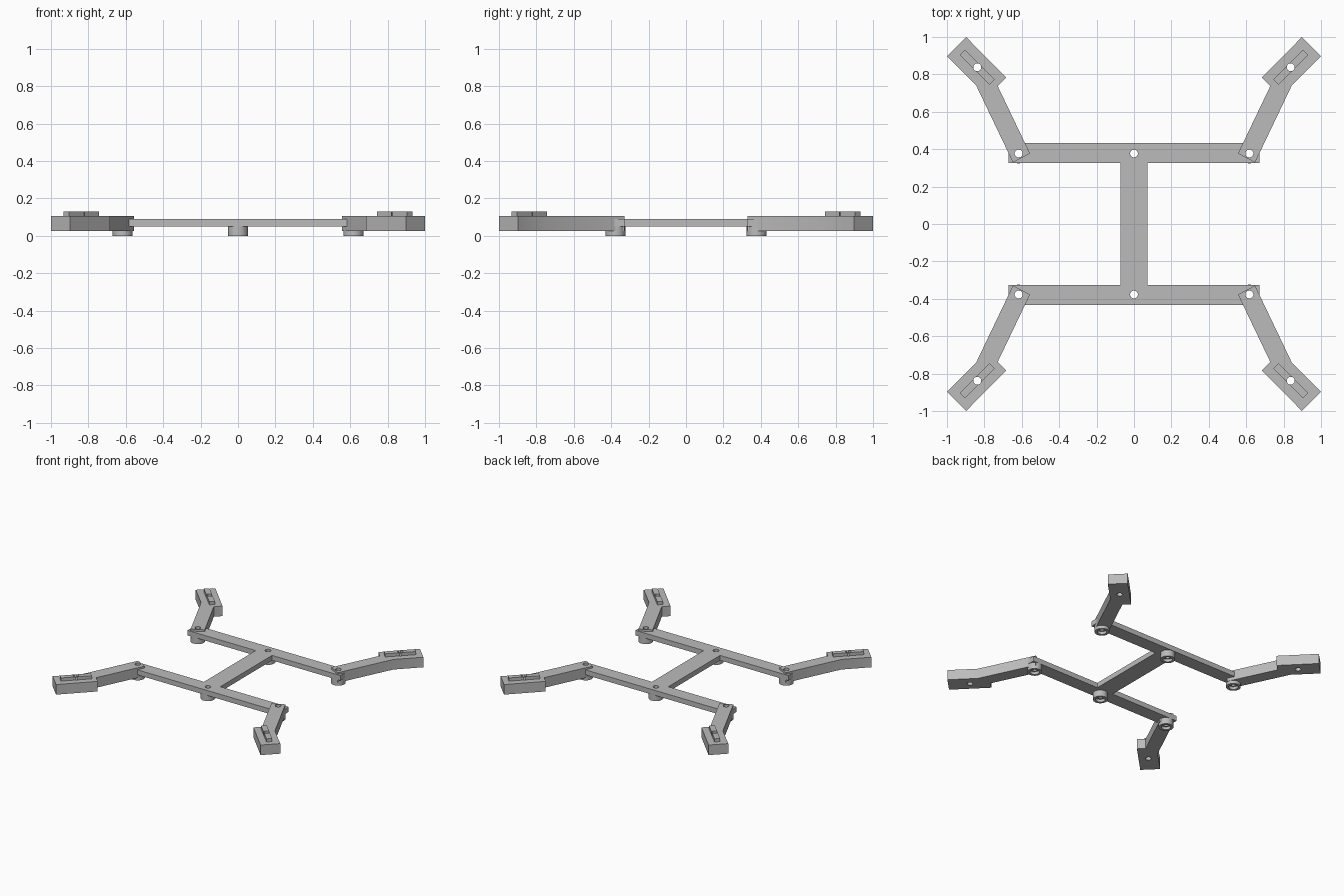
import bpy, bmesh
from mathutils import Matrix, Vector
from math import radians

cube = bpy.data.objects.get("Cube")
if cube:
    bpy.data.objects.remove(cube, do_unlink=True)

grey = bpy.data.materials.new("plain grey")
grey.use_nodes = True
grey.diffuse_color = (0.5, 0.5, 0.5, 1)
grey.node_tree.nodes["Principled BSDF"].inputs["Base Color"].default_value = (0.5, 0.5, 0.5, 1)

JOINT_X, JOINT_Y, FOOT = 0.617, 0.377, 0.838
HOLE, BOSS, RECESS = 0.021, 0.053, 0.034


def add_object(name, bm):
    bmesh.ops.recalc_face_normals(bm, faces=bm.faces)
    mesh = bpy.data.meshes.new(name)
    bm.to_mesh(mesh)
    bm.free()
    mesh.materials.append(grey)
    obj = bpy.data.objects.new(name, mesh)
    bpy.context.collection.objects.link(obj)
    return obj


def prism(name, outline, low, high):
    """Extrude a flat outline from one height to another."""
    bm = bmesh.new()
    face = bm.faces.new([bm.verts.new((x, y, low)) for x, y in outline])
    top = bmesh.ops.extrude_face_region(bm, geom=[face])["geom"]
    verts = [v for v in top if isinstance(v, bmesh.types.BMVert)]
    bmesh.ops.translate(bm, verts=verts, vec=(0, 0, high - low))
    return add_object(name, bm)


def cylinder(name, x, y, radius, low, high):
    bm = bmesh.new()
    bmesh.ops.create_cone(bm, cap_ends=True, segments=32, radius1=radius, radius2=radius,
                          depth=high - low, matrix=Matrix.Translation((x, y, (low + high) / 2)))
    return add_object(name, bm)


def activate(obj):
    bpy.ops.object.select_all(action="DESELECT")
    obj.select_set(True)
    bpy.context.view_layer.objects.active = obj


def drill(obj, x, y, radius=HOLE, low=-0.1, high=0.3):
    cutter = cylinder("drill_helper", x, y, radius, low, high)
    cutter.hide_render = True
    mod = obj.modifiers.new("hole", "BOOLEAN")
    mod.operation, mod.solver, mod.object = "DIFFERENCE", "EXACT", cutter
    activate(obj)
    bpy.ops.object.modifier_apply(modifier=mod.name)
    bpy.data.objects.remove(cutter, do_unlink=True)


def finish(obj):
    activate(obj)
    bpy.ops.object.shade_smooth_by_angle(angle=radians(30))


# H-shaped frame: two crossbars joined by a spine
END, INNER, OUTER, SPINE = 0.672, 0.325, 0.432, 0.072
quarter = [(SPINE, 0), (SPINE, INNER), (END, INNER), (END, OUTER)]
right_half = [(x, -y) for x, y in quarter[:0:-1]] + quarter[1:]
frame = prism("frame", right_half + [(-x, y) for x, y in reversed(right_half)], 0.05, 0.09)
joints = [(x, y) for x in (-JOINT_X, 0, JOINT_X) for y in (-JOINT_Y, JOINT_Y)]
for x, y in joints:
    drill(frame, x, y)
finish(frame)

# Round bosses under every joint, recessed from below
for x, y in joints:
    side = "centre" if x == 0 else "left" if x > 0 else "right"
    end = "front" if y < 0 else "back"
    boss = cylinder(f"{end}_{side}_boss", x, y, BOSS, 0, 0.052)
    drill(boss, x, y)
    drill(boss, x, y, RECESS, -0.05, 0.022)
    finish(boss)

# Angled arms with a diagonal foot, plus a raised rib on each foot
arm_outline = [(0.556, 0.377), (0.647, 0.329), (0.845, 0.743), (1, 0.898),
               (0.898, 1), (0.684, 0.783), (0.729, 0.738)]
along, across = Vector((0.08, 0.08)), Vector((0.0145, -0.0145))
centre = Vector((FOOT, FOOT))
rib_outline = [centre + a * along + b * across for a, b in ((-1, -1), (-1, 1), (1, 1), (1, -1))]

for sx, side in ((1, "left"), (-1, "right")):
    for sy, end in ((-1, "front"), (1, "back")):
        arm = prism(f"{end}_{side}_arm", [(sx * x, sy * y) for x, y in arm_outline], 0.025, 0.105)
        drill(arm, sx * JOINT_X, sy * JOINT_Y)
        drill(arm, sx * FOOT, sy * FOOT)
        rib = prism(f"{end}_{side}_rib", [(sx * x, sy * y) for x, y in rib_outline], 0.1, 0.13)
        drill(rib, sx * FOOT, sy * FOOT)
        finish(arm)
        finish(rib)
